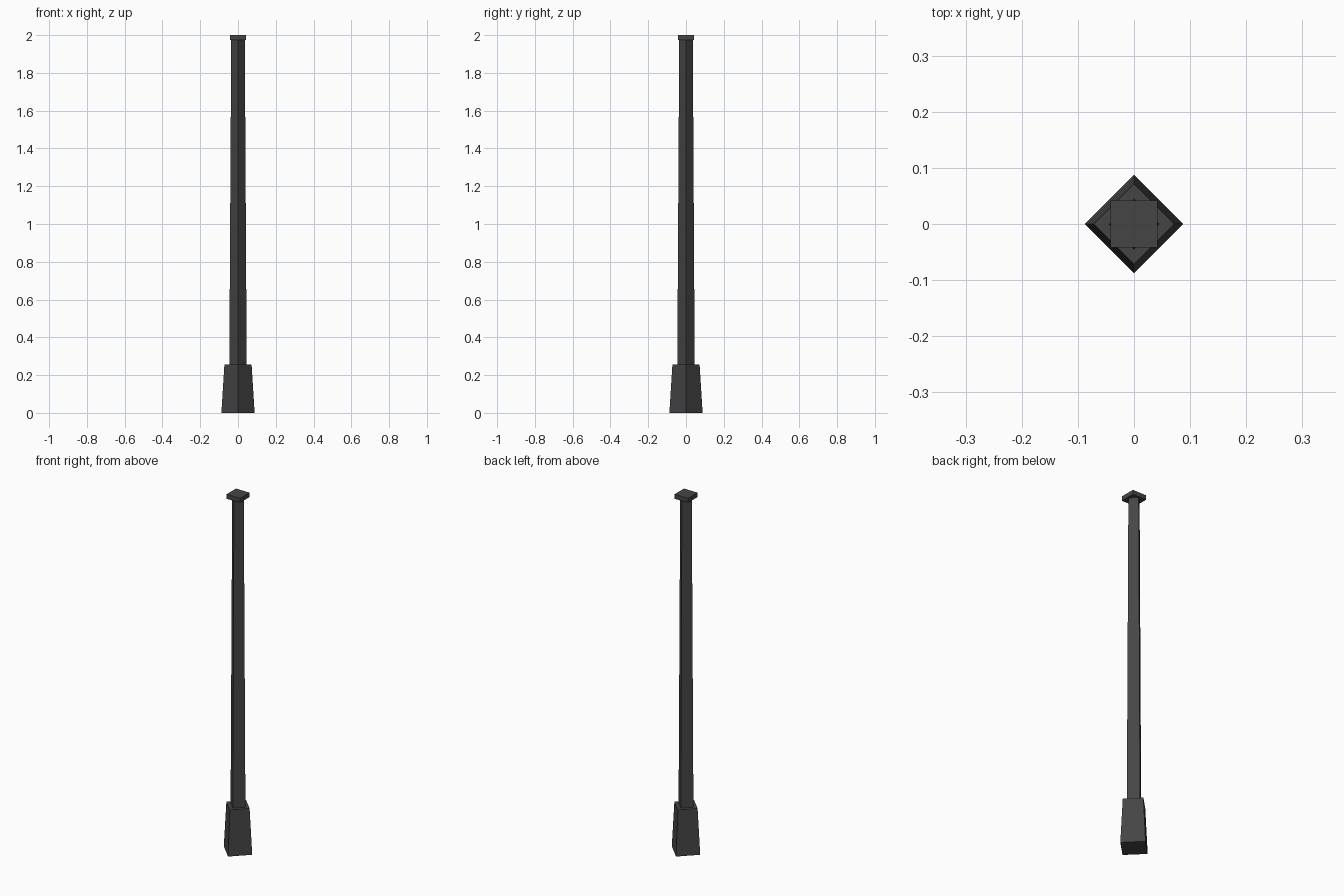
import bpy, math

if "Cube" in bpy.data.objects:
    bpy.data.objects.remove(bpy.data.objects["Cube"])

mat = bpy.data.materials.new("dark grey metal")
mat.diffuse_color = (0.06, 0.06, 0.06, 1)
mat.use_nodes = True
mat.node_tree.nodes["Principled BSDF"].inputs["Base Color"].default_value = mat.diffuse_color


def square_taper(name, r_bottom, r_top, z0, z1, angle):
    """Four-sided tapered block; radii are measured to the corners."""
    bpy.ops.mesh.primitive_cone_add(vertices=4, radius1=r_bottom, radius2=r_top,
                                    depth=z1 - z0, location=(0, 0, (z0 + z1) / 2))
    ob = bpy.context.object
    ob.name = name
    ob.rotation_euler.z = math.radians(angle)
    ob.data.materials.append(mat)
    return ob


# Flared foot, corners on the axes
square_taper("base", 0.088, 0.072, 0.0, 0.255, 0)
# Slightly tapering shaft, same orientation
square_taper("shaft", 0.046, 0.036, 0.255, 1.976, 0)
# Flat cap turned 45 degrees to the shaft
square_taper("cap", 0.042 * math.sqrt(2), 0.042 * math.sqrt(2), 1.975, 2.0, 45)
